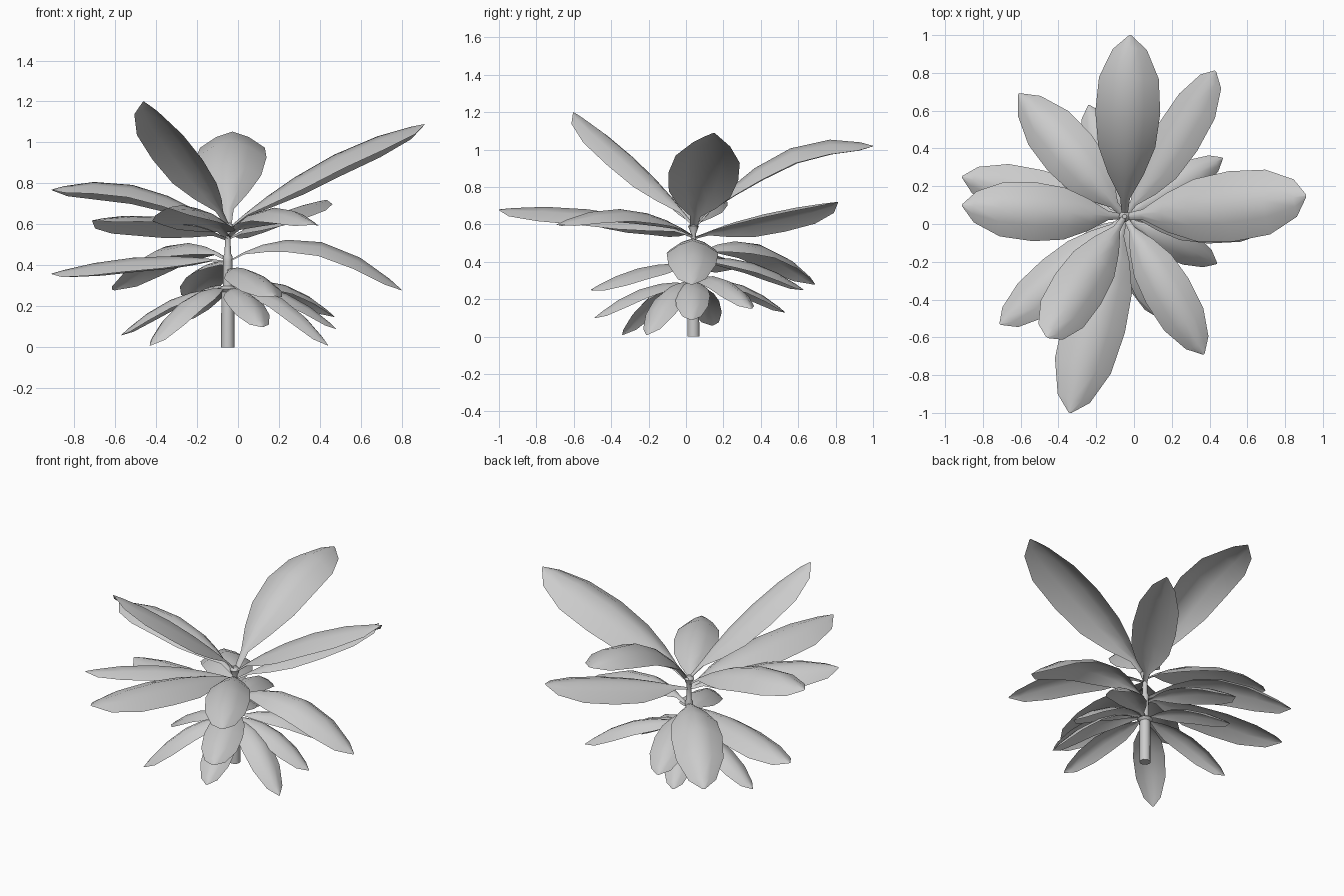
import bpy, bmesh, math
from mathutils import Vector

if "Cube" in bpy.data.objects:
    bpy.data.objects.remove(bpy.data.objects["Cube"])

SX, SY = -0.05, 0.04          # stem axis

# half-width profile along a leaf: narrow stalk, broad blade, pointed tip
PROFILE = [(0, .09), (.09, .15), (.2, .55), (.34, .88), (.54, 1), (.76, .92), (.93, .53), (1, .04)]
ARCH = .5                     # how far the blade edges drop below the midrib


def finish(name, bm):
    me = bpy.data.meshes.new(name)
    bm.to_mesh(me)
    bm.free()
    ob = bpy.data.objects.new(name, me)
    bpy.context.collection.objects.link(ob)
    for p in me.polygons:
        p.use_smooth = True
    return ob


def leaf(name, base_z, mid_z, tip, half, roll=0):
    """Arched blade from the stem, through mid_z at half reach, to the tip."""
    a, c = Vector((SX, SY, base_z)), Vector(tip)
    m = (a + c) / 2
    m.z = mid_z
    ctrl = 2 * m - (a + c) / 2
    r = math.radians(roll)
    bm = bmesh.new()
    rows = []
    for t, w in PROFILE:
        p = a * (1 - t) ** 2 + ctrl * 2 * t * (1 - t) + c * t * t
        tan = ((ctrl - a) * (1 - t) + (c - ctrl) * t).normalized()
        left = Vector((-tan.y, tan.x, 0)).normalized()
        up = tan.cross(left)
        side = left * math.cos(r) + up * math.sin(r)
        nrm = up * math.cos(r) - left * math.sin(r)
        # edges curl downwards from the midrib
        rows.append([bm.verts.new(p + side * (half * w * s) - nrm * (half * w * ARCH * abs(s) ** 1.6))
                     for s in (1, .5, 0, -.5, -1)])
    for r0, r1 in zip(rows, rows[1:]):
        for i in range(4):
            bm.faces.new((r0[i], r0[i + 1], r1[i + 1], r1[i]))
    bmesh.ops.recalc_face_normals(bm, faces=bm.faces)
    if sum(f.normal.z for f in bm.faces) < 0:
        bmesh.ops.reverse_faces(bm, faces=bm.faces)
    return finish(name, bm)


# stem: stepped, with a collar at each whorl of leaves
bm = bmesh.new()
rings = []
for rad, z in [(.033, 0), (.031, .27), (.045, .285), (.024, .3), (.022, .42), (.024, .44),
               (.015, .46), (.014, .55), (.03, .59), (.012, .61)]:
    rings.append([bm.verts.new((SX + rad * math.cos(k * math.pi / 5),
                                SY + rad * math.sin(k * math.pi / 5), z)) for k in range(10)])
for r0, r1 in zip(rings, rings[1:]):
    for k in range(10):
        bm.faces.new((r0[k], r0[(k + 1) % 10], r1[(k + 1) % 10], r1[k]))
bm.faces.new(rings[0][::-1])
bm.faces.new(rings[-1])
stem = finish("stem", bm)
bpy.context.view_layer.objects.active = stem
stem.select_set(True)
bpy.ops.object.shade_smooth_by_angle(angle=math.radians(40))

# (base z, mid z, tip, half width, roll)
upper = [
    (.58, .99, (-.02, 1.0, 1.02), .172, 0),
    (.58, .92, (.91, .15, 1.09), .188, -7),
    (.60, .95, (-.46, -.60, 1.20), .145, 0),
    (.56, .785, (-.91, .10, .77), .157, 6),
    (.54, .675, (-.34, -1.0, .68), .167, 0),
    (.53, .65, (.43, .81, .72), .13, -16),
    (.54, .68, (.37, -.69, .60), .13, 0),
    (.53, .635, (-.71, -.53, .62), .13, 14),
]
middle = [
    (.43, .50, (-.61, .69, .28), .15, 0),
    (.42, .44, (-.91, .25, .36), .135, 0),
    (.42, .52, (.80, .03, .28), .138, 0),
    (.40, .40, (-.24, .63, .25), .11, 0),
    (.38, .37, (.18, -.51, .25), .115, 0),
]
lower = [
    (.28, .24, (-.43, -.34, .01), .093, 0),
    (.28, .25, (.44, -.21, .01), .095, 0),
    (.29, .27, (.48, .03, .09), .093, 0),
    (.29, .31, (.47, .35, .15), .093, 0),
    (.29, .28, (-.28, .53, .13), .088, 0),
    (.28, .24, (-.57, .14, .06), .088, 0),
    (.28, .26, (.12, -.49, .10), .093, 0),
]
for tier, rows in (("upper", upper), ("middle", middle), ("lower", lower)):
    for i, spec in enumerate(rows):
        leaf(f"{tier}_leaf_{i + 1}", *spec)
